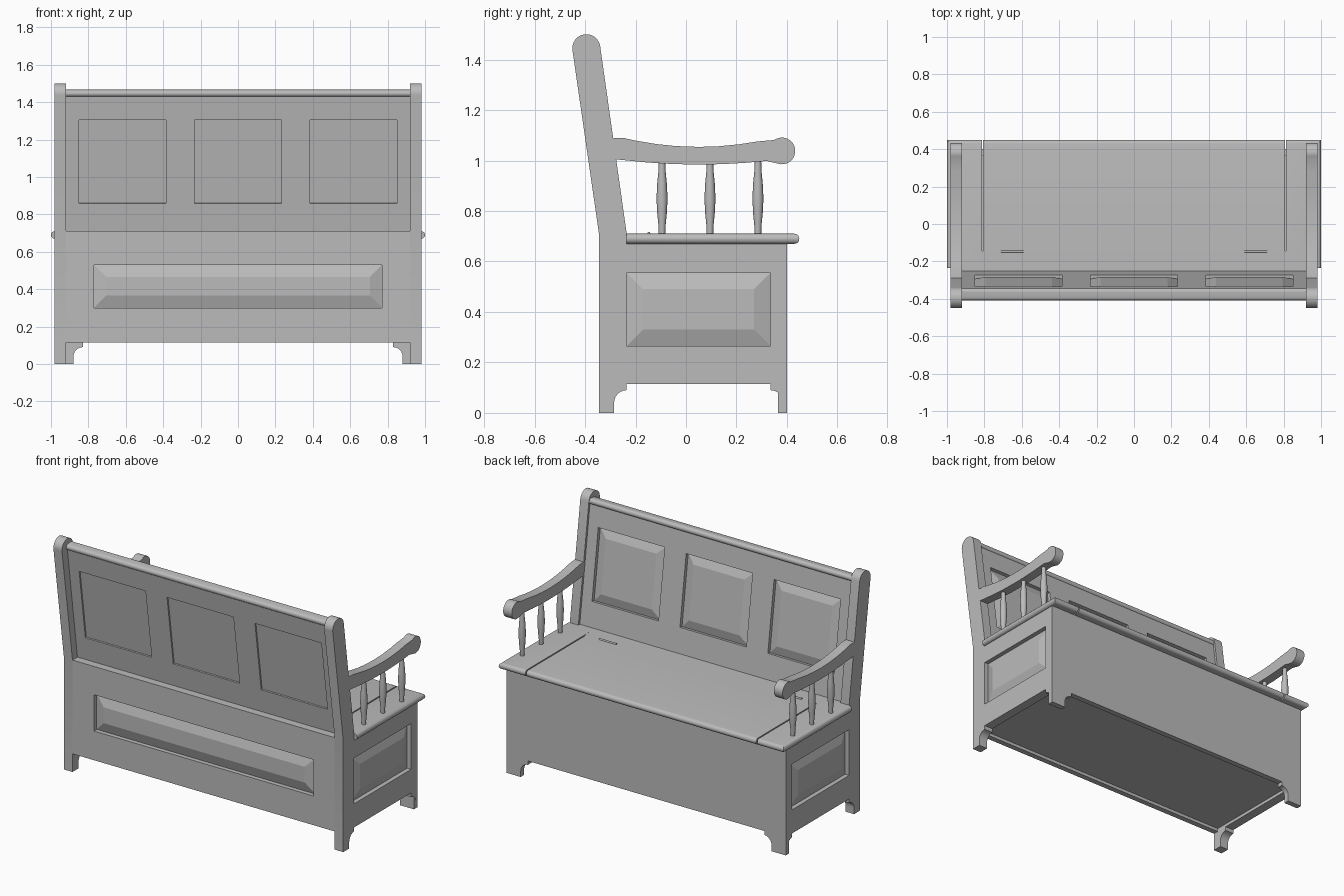
import bpy, bmesh, math
from mathutils import Matrix, Vector

if "Cube" in bpy.data.objects:
    bpy.data.objects.remove(bpy.data.objects["Cube"])

GREY = (0.5, 0.5, 0.5, 1)
paint = bpy.data.materials.new("plain grey")
paint.use_nodes = True
paint.diffuse_color = GREY
paint.node_tree.nodes["Principled BSDF"].inputs["Base Color"].default_value = GREY


def finish(name, bm, matrix=None, smooth=False):
    if matrix is not None:
        bm.transform(matrix)
    bmesh.ops.recalc_face_normals(bm, faces=bm.faces)
    mesh = bpy.data.meshes.new(name)
    bm.to_mesh(mesh)
    bm.free()
    mesh.materials.append(paint)
    obj = bpy.data.objects.new(name, mesh)
    bpy.context.collection.objects.link(obj)
    if smooth:
        bpy.ops.object.select_all(action='DESELECT')
        obj.select_set(True)
        bpy.context.view_layer.objects.active = obj
        bpy.ops.object.shade_smooth_by_angle(angle=math.radians(35))
    return obj


def box_mesh(lo, hi):
    bm = bmesh.new()
    lo, hi = Vector(lo), Vector(hi)
    bmesh.ops.create_cube(bm, size=1, matrix=Matrix.Translation((lo + hi) / 2) @ Matrix.Diagonal((*(hi - lo), 1)))
    return bm


def box(name, lo, hi, matrix=None):
    return finish(name, box_mesh(lo, hi), matrix)


def rounded_box(name, lo, hi, picks, radius, matrix=None):
    """Box with a half-round nose along the horizontal edges chosen by picks."""
    bm = box_mesh(lo, hi)
    edges = [e for e in bm.edges
             if abs(e.verts[0].co.z - e.verts[1].co.z) < 1e-5 and picks((e.verts[0].co + e.verts[1].co) / 2)]
    bmesh.ops.bevel(bm, geom=edges, offset=radius, segments=5, profile=0.5, affect='EDGES')
    return finish(name, bm, matrix, True)


def prism(name, points, axis, a, b):
    """Extrude a profile along x (points are y, z) or y (points are x, z)."""
    bm = bmesh.new()
    place = (lambda p: (a, p[0], p[1])) if axis == 'x' else (lambda p: (p[0], a, p[1]))
    face = bm.faces.new([bm.verts.new(place(p)) for p in points])
    new = bmesh.ops.extrude_face_region(bm, geom=[face])["geom"]
    shift = (b - a, 0, 0) if axis == 'x' else (0, b - a, 0)
    bmesh.ops.translate(bm, vec=shift, verts=[v for v in new if isinstance(v, bmesh.types.BMVert)])
    return finish(name, bm, None, True)


def arc(cx, cz, r, start, end, steps):
    angles = [math.radians(start + (end - start) * i / steps) for i in range(steps + 1)]
    return [(cx + r * math.cos(t), cz + r * math.sin(t)) for t in angles]


def cut(board, lo, hi, matrix):
    cutter = box("cutter", lo, hi, matrix)
    mod = board.modifiers.new("opening", 'BOOLEAN')
    mod.operation, mod.solver, mod.object = 'DIFFERENCE', 'EXACT', cutter
    bpy.context.view_layer.objects.active = board
    bpy.ops.object.modifier_apply(modifier=mod.name)
    bpy.data.objects.remove(cutter)


def raised_panel(board, name, matrix, x0, x1, z0, z1, depth=0.028, slope=0.065, field=0.006):
    """Sink an opening into the board (outside is local -y) and fit a bevelled panel."""
    cut(board, (x0, -0.05, z0), (x1, depth, z1), matrix)
    bm = bmesh.new()
    rings = []
    for s, y in ((0, depth), (slope, field)):
        rings.append([bm.verts.new(p) for p in ((x0 + s, y, z0 + s), (x1 - s, y, z0 + s),
                                                (x1 - s, y, z1 - s), (x0 + s, y, z1 - s))])
    bm.faces.new(rings[1])
    bm.faces.new(rings[0][::-1])
    for i in range(4):
        j = (i + 1) % 4
        bm.faces.new((rings[0][i], rings[0][j], rings[1][j], rings[1][i]))
    finish(name, bm, matrix)


def turn(degrees, x, y):
    return Matrix.Translation((x, y, 0)) @ Matrix.Rotation(math.radians(degrees), 4, 'Z')


# End boards: bracket feet, side and leaning back post in one profile
RAIL, FOOT = 0.115, 0.04
end_profile = ([(-0.345, 0), (-0.285, 0)] + arc(-0.235, FOOT, 0.05, 180, 90, 6) + [(-0.235, RAIL), (0.335, RAIL)]
               + arc(0.335, FOOT, 0.05, 90, 0, 6) + [(0.385, 0), (0.399, 0), (0.399, 0.67), (-0.235, 0.67), (-0.235, 0.71)]
               + arc(-0.395, 1.445, 0.0555, 8, 188, 16) + [(-0.345, 0.71)])

# Arm rest: sagging bar with a round knob end
arm_profile = ([(-0.32, 1.09), (-0.25, 1.09)]
               + [(y, 1.054 + 0.4 * (y - 0.05) ** 2) for y in (-0.2, -0.12, -0.04, 0.05, 0.13, 0.21, 0.28)]
               + arc(0.38, 1.038, 0.053, 125, -110, 16)
               + [(y, 0.984 + 0.2 * (y - 0.05) ** 2) for y in (0.32, 0.23, 0.14, 0.05, -0.05, -0.15, -0.25)] + [(-0.31, 1.008)])

# Spindle outline as radius and height
spindle_outline = [(0.013, 0.705), (0.014, 0.74), (0.019, 0.79), (0.022, 0.85),
                   (0.019, 0.91), (0.014, 0.96), (0.013, 1.0)]


def spindle(name, x, y):
    bm = bmesh.new()
    verts = [bm.verts.new((r, 0, z)) for r, z in spindle_outline]
    edges = [bm.edges.new(pair) for pair in zip(verts, verts[1:])]
    bmesh.ops.spin(bm, geom=verts + edges, cent=(0, 0, 0), axis=(0, 0, 1), angle=math.tau, steps=16)
    bmesh.ops.remove_doubles(bm, verts=bm.verts, dist=1e-4)
    finish(name, bm, Matrix.Translation((x, y, 0)), True)


for side, s in (("left", 1), ("right", -1)):
    end = prism(side + "_end_board", end_profile, 'x', s * 0.92, s * 0.98)
    raised_panel(end, side + "_end_panel", turn(s * 90, s * 0.98, 0.05), -0.285, 0.285, 0.265, 0.555)
    prism(side + "_arm_rest", arm_profile, 'x', s * 0.92, s * 0.98)
    for i, y in enumerate((-0.095, 0.095, 0.285)):
        spindle(f"{side}_spindle_{i + 1}", s * 0.95, y)
    # Fixed seat end with rounded outer and fore edges
    xs = sorted((s * 0.814, s))
    rounded_box(side + "_seat_end", (xs[0], -0.235, 0.67), (xs[1], 0.449, 0.71),
                lambda c: abs(c.x) > 0.99 or c.y > 0.44, 0.0198)
    # Hinge barrel
    bm = bmesh.new()
    bmesh.ops.create_cone(bm, cap_ends=True, segments=12, radius1=0.006, radius2=0.006, depth=0.12)
    finish(side + "_hinge", bm, Matrix.Translation((s * 0.65, -0.147, 0.711)) @ Matrix.Rotation(math.pi / 2, 4, 'Y'), True)

# Lid and rear seat strip
rounded_box("seat_lid", (-0.806, -0.146, 0.67), (0.806, 0.449, 0.71), lambda c: c.y > 0.44, 0.0198)
box("seat_rear_strip", (-0.919, -0.32, 0.67), (0.919, -0.145, 0.7099))

# Chest board with bracket feet and two panels
half = [(0.83, RAIL)] + arc(0.83, FOOT, 0.05, 90, 0, 6) + [(0.88, 0), (0.979, 0), (0.979, 0.67)]
chest = prism("chest_board", half + [(-x, z) for x, z in reversed(half)], 'y', 0.365, 0.40)
for side, x in (("left", -0.45), ("right", 0.45)):
    raised_panel(chest, side + "_chest_panel", turn(180, 0, 0.40), x - 0.37, x + 0.37, 0.265, 0.555)

# Rear chest board with one long panel, and the chest floor
rear = box("rear_chest_board", (-0.921, -0.345, RAIL), (0.921, -0.31, 0.71))
raised_panel(rear, "rear_chest_panel", turn(0, 0, -0.345), -0.77, 0.77, 0.30, 0.53)
box("chest_floor", (-0.925, -0.315, 0.135), (0.925, 0.37, 0.15))

# Leaning backrest with three panels, flat behind and bevelled on the seat side
lean = Matrix.Translation((0, -0.25, 0.71)) @ Matrix.Rotation(math.atan(0.14), 4, 'X')
backrest = box("backrest_board", (-0.921, -0.045, -0.03), (0.921, 0, 0.735), lean)
for name, x in (("left", 0.617), ("middle", 0), ("right", -0.617)):
    cut(backrest, (x - 0.233, -0.1, 0.157), (x + 0.233, -0.035, 0.606), lean)
    raised_panel(backrest, name + "_backrest_panel", lean @ turn(180, 0, 0), -x - 0.233, -x + 0.233,
                 0.157, 0.606, depth=0.022, slope=0.055, field=0.004)
rounded_box("backrest_top_rail", (-0.921, -0.055, 0.731), (0.921, 0.01, 0.767), lambda c: abs(c.x) < 0.01, 0.0175, lean)
